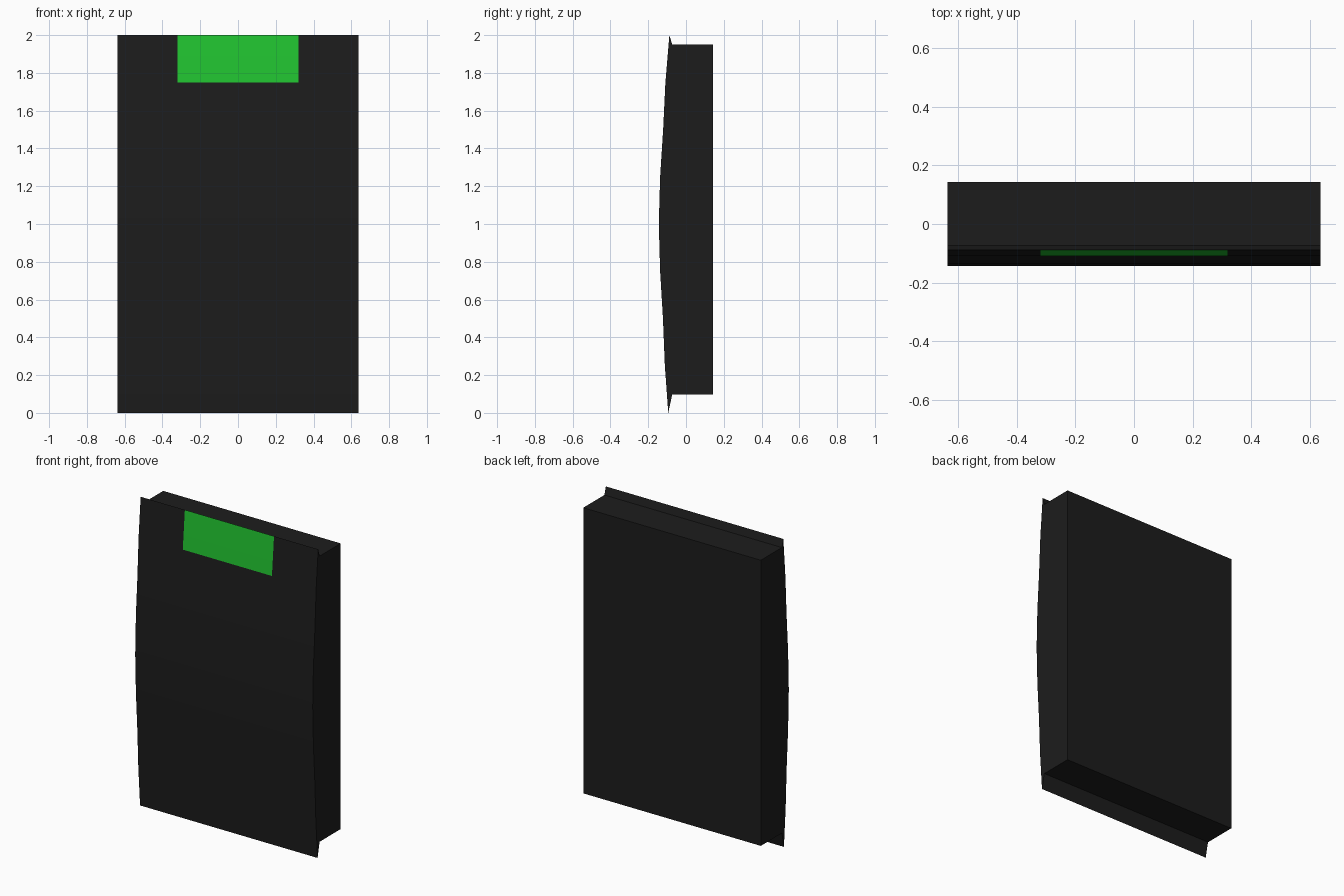
import bpy, bmesh

if "Cube" in bpy.data.objects:
    bpy.data.objects.remove(bpy.data.objects["Cube"])


def material(name, color):
    m = bpy.data.materials.new(name)
    m.diffuse_color = color
    m.use_nodes = True
    m.node_tree.nodes["Principled BSDF"].inputs["Base Color"].default_value = m.diffuse_color
    return m


# Side profile (y, z): bowed front from bottom lip to top lip, then the box behind
front = [(-0.094, 0.0), (-0.112, 0.25), (-0.122, 0.5), (-0.137, 0.75), (-0.144, 1.0),
         (-0.137, 1.25), (-0.121, 1.5), (-0.109, 1.75), (-0.088, 2.0)]
box = [(-0.073, 1.95), (0.143, 1.95), (0.143, 0.097), (-0.073, 0.097)]
profile = front + box
columns = [-0.637, -0.32, 0.32, 0.637]

# Sweep the profile across the width, splitting off the middle column for the label
bm = bmesh.new()
rows = [[bm.verts.new((x, y, z)) for y, z in profile] for x in columns]
n = len(profile)
for c in range(len(columns) - 1):
    for i in range(n):
        j = (i + 1) % n
        f = bm.faces.new((rows[c][i], rows[c + 1][i], rows[c + 1][j], rows[c][j]))
        f.smooth = True
        # Green label: top front panel in the middle column
        if c == 1 and i == len(front) - 2:
            f.material_index = 1

# Flat side caps
bm.faces.new(rows[0])
bm.faces.new(rows[-1][::-1])
bmesh.ops.recalc_face_normals(bm, faces=bm.faces)

mesh = bpy.data.meshes.new("panel_case")
bm.to_mesh(mesh)
bm.free()
mesh.materials.append(material("black_casing", (0.012, 0.012, 0.012, 1)))
mesh.materials.append(material("green_label", (0.015, 0.55, 0.03, 1)))
case = bpy.data.objects.new("panel_case", mesh)
bpy.context.collection.objects.link(case)

# Smooth the bowed front, keep the corners sharp
bpy.context.view_layer.objects.active = case
case.select_set(True)
bpy.ops.object.shade_smooth_by_angle(angle=0.52)
